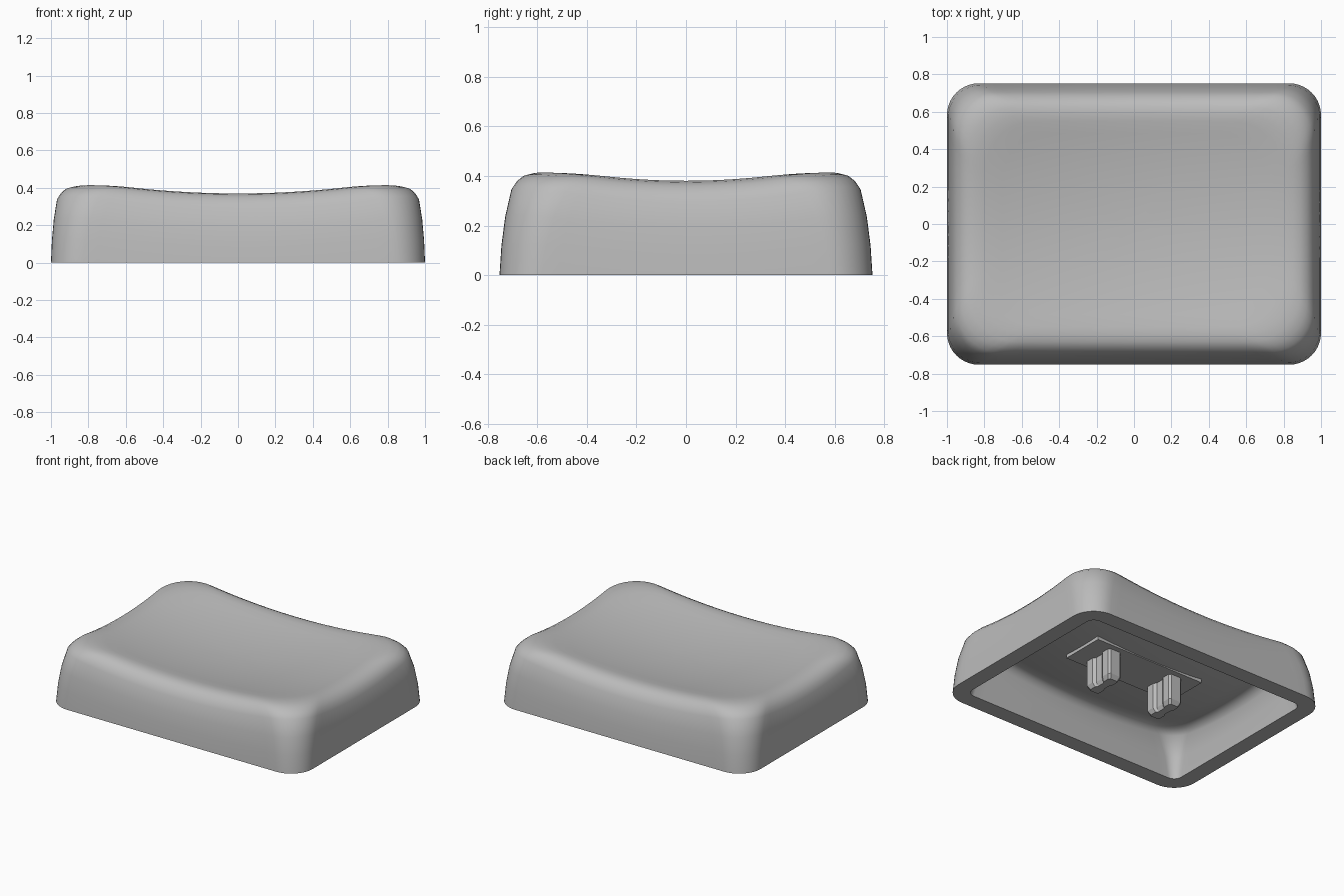
import bpy, bmesh, math

cube = bpy.data.objects.get("Cube")
if cube:
    bpy.data.objects.remove(cube, do_unlink=True)

grey = bpy.data.materials.new("mid grey plastic")
grey.use_nodes = True
grey.diffuse_color = (0.5, 0.5, 0.5, 1)
grey.node_tree.nodes["Principled BSDF"].inputs["Base Color"].default_value = (0.5, 0.5, 0.5, 1)


def dish(x, y):
    """Height of the scooped top surface."""
    return 0.315 + 0.098 * x * x + 0.172 * y * y


def rounded_rect(hx, hy, r, arc=10, nx=24, ny=18):
    """Rounded rectangle outline with evenly divided straight sides."""
    pts = []
    for q, (sx, sy) in enumerate([(1, 1), (-1, 1), (-1, -1), (1, -1)]):
        cx, cy = sx * (hx - r), sy * (hy - r)
        for i in range(arc + 1):
            a = math.pi / 2 * (q + i / arc)
            pts.append((cx + r * math.cos(a), cy + r * math.sin(a)))
        n, length = (nx, hx - r) if q % 2 == 0 else (ny, hy - r)
        dx, dy = [(-1, 0), (0, -1), (1, 0), (0, 1)][q]
        px, py = pts[-1]
        for i in range(1, n):
            d = 2 * length * i / n
            pts.append((px + dx * d, py + dy * d))
    return pts


def finish(bm, name, angle=40):
    bmesh.ops.recalc_face_normals(bm, faces=bm.faces)
    mesh = bpy.data.meshes.new(name)
    bm.to_mesh(mesh)
    bm.free()
    mesh.materials.append(grey)
    obj = bpy.data.objects.new(name, mesh)
    bpy.context.collection.objects.link(obj)
    bpy.ops.object.select_all(action="DESELECT")
    obj.select_set(True)
    bpy.context.view_layer.objects.active = obj
    bpy.ops.object.shade_smooth_by_angle(angle=math.radians(angle))
    return obj


def bridge(bm, a, b):
    for i in range(len(a)):
        j = (i + 1) % len(a)
        bm.faces.new((a[i], a[j], b[j], b[i]))


# Cap shell: one loft from the top centre, over the rim, down and into the cavity
WALL_DROP, THICKNESS = 0.11, 0.095
bm = bmesh.new()
rings = []


def add_ring(hx, hy, r, height, scale=1):
    rings.append([bm.verts.new((x * scale, y * scale, height(x * scale, y * scale)))
                  for x, y in rounded_rect(hx, hy, r)])


SCALES = (0.12, 0.28, 0.44, 0.6, 0.75, 0.88)
for s in SCALES:
    add_ring(0.8, 0.55, 0.28, dish, s)
# rounded rim
for hx, hy, r, drop in [(0.80, 0.55, 0.28, 0), (0.85, 0.59, 0.28, 0.005),
                        (0.89, 0.63, 0.27, 0.018), (0.925, 0.66, 0.25, 0.04),
                        (0.95, 0.685, 0.235, 0.072)]:
    add_ring(hx, hy, r, lambda x, y: dish(x, y) - drop)
# outer walls
for hx, hy, r, f in [(0.968, 0.704, 0.22, 1), (0.985, 0.729, 0.195, 0.66),
                     (0.995, 0.744, 0.18, 0.33), (1, 0.752, 0.17, 0)]:
    add_ring(hx, hy, r, lambda x, y: f * (dish(x, y) - WALL_DROP))
# cavity walls
for hx, hy, r, f in [(0.885, 0.637, 0.06, 0), (0.877, 0.625, 0.09, 0.5),
                     (0.86, 0.605, 0.14, 1)]:
    add_ring(hx, hy, r, lambda x, y: f * (dish(x, y) - THICKNESS - 0.06))
# cavity ceiling
for hx, hy, r, drop in [(0.835, 0.58, 0.17, 0.02), (0.79, 0.54, 0.2, 0)]:
    add_ring(hx, hy, r, lambda x, y: dish(x, y) - THICKNESS - drop)
for s in reversed(SCALES):
    add_ring(0.79, 0.54, 0.2, lambda x, y: dish(x, y) - THICKNESS, s)

for a, b in zip(rings, rings[1:]):
    bridge(bm, a, b)
for ring, z in ((rings[0], dish(0, 0)), (rings[-1], dish(0, 0) - THICKNESS)):
    centre = bm.verts.new((0, 0, z))
    for i in range(len(ring)):
        bm.faces.new((ring[i], ring[i - 1], centre))
finish(bm, "cap_shell")

# Mounting plate under the ceiling
bm = bmesh.new()
bmesh.ops.create_cube(bm, size=1)
for v in bm.verts:
    v.co.x *= 0.88
    v.co.y *= 0.32
    v.co.z = 0.218 if v.co.z < 0 else 0.25
finish(bm, "mounting_plate", 30)

# Two waisted prongs with chamfered tips
quarter = [(0.038, 0.03), (0.053, 0.05), (0.053, 0.105), (0.038, 0.12)]
side = quarter + [(-x, y) for x, y in reversed(quarter)]
outline = side + [(-x, -y) for x, y in side]
for name, cx in (("left_prong", 0.257), ("right_prong", -0.257)):
    bm = bmesh.new()
    levels = [[bm.verts.new((cx + x * k, y * (k + 1) / 2, z)) for x, y in outline]
              for z, k in ((0.005, 0.7), (0.035, 1), (0.235, 1))]
    for a, b in zip(levels, levels[1:]):
        bridge(bm, a, b)
    bm.faces.new(levels[0])
    bm.faces.new(levels[-1])
    finish(bm, name, 20)
